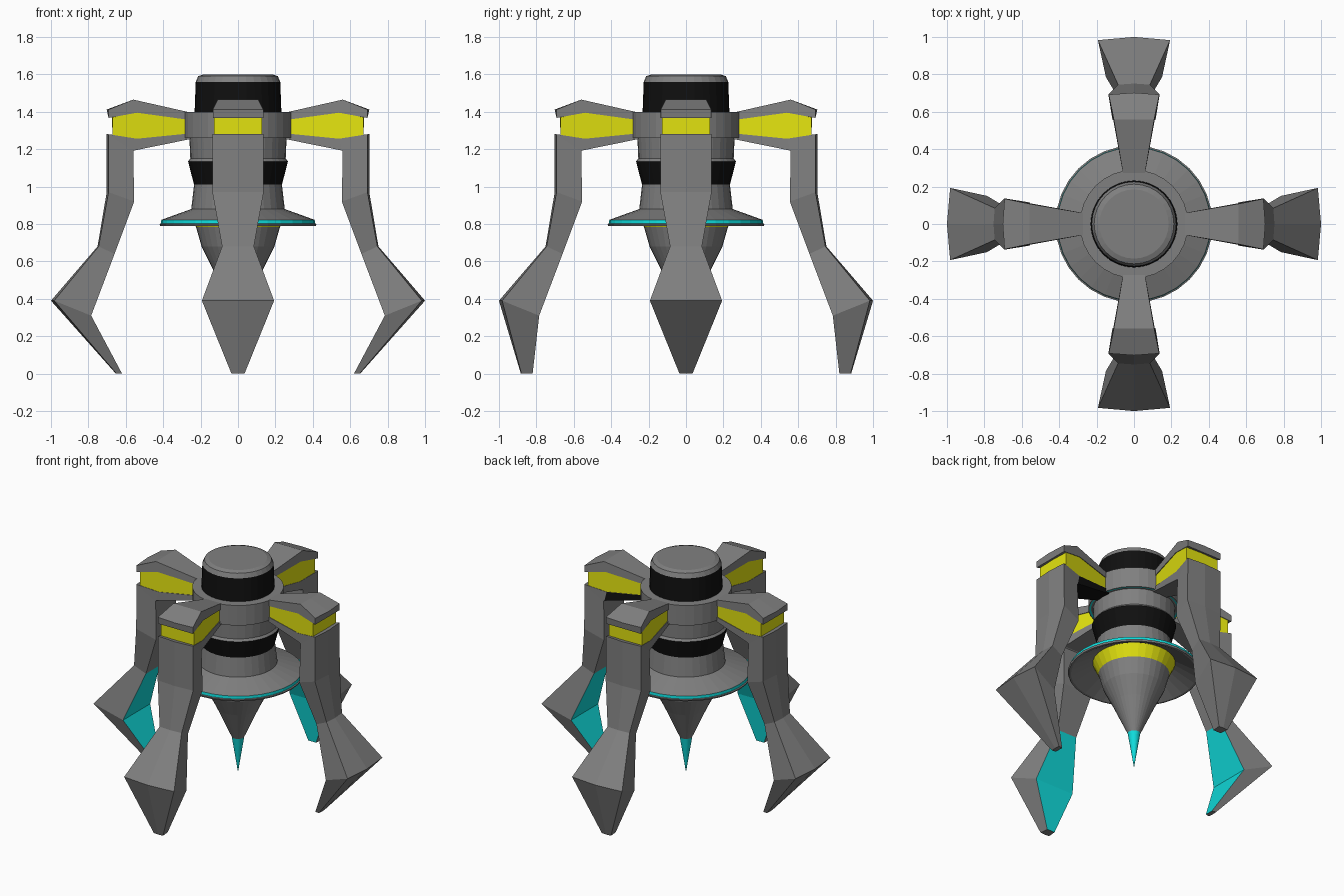
import bpy, bmesh, math
from mathutils import Matrix

if "Cube" in bpy.data.objects:
    bpy.data.objects.remove(bpy.data.objects["Cube"])


def material(name, rgb):
    m = bpy.data.materials.new(name)
    m.diffuse_color = (*rgb, 1)
    m.use_nodes = True
    m.node_tree.nodes["Principled BSDF"].inputs["Base Color"].default_value = m.diffuse_color
    return m


GRAY, BLACK, YELLOW, CYAN = range(4)
MATS = [material("gray metal", (0.216, 0.216, 0.216)),
        material("black", (0.005, 0.005, 0.005)),
        material("yellow", (0.78, 0.78, 0.005)),
        material("cyan", (0.005, 0.72, 0.72))]


def finish(name, bm, matrix=None):
    bmesh.ops.remove_doubles(bm, verts=bm.verts, dist=1e-5)
    bmesh.ops.recalc_face_normals(bm, faces=bm.faces)
    me = bpy.data.meshes.new(name)
    bm.to_mesh(me)
    bm.free()
    for m in MATS:
        me.materials.append(m)
    ob = bpy.data.objects.new(name, me)
    if matrix:
        me.transform(matrix)
    bpy.context.collection.objects.link(ob)
    return ob


def lathe(name, profile, n=32):
    """Profile rows: radius, z, colour of the band below the row."""
    bm = bmesh.new()
    rings = [[bm.verts.new((r * math.cos(2 * math.pi * i / n),
                            r * math.sin(2 * math.pi * i / n), z)) for i in range(n)]
             if r else [bm.verts.new((0, 0, z))] for r, z, _ in profile]
    for a, b, row in zip(rings, rings[1:], profile):
        for i in range(n):
            j = (i + 1) % n
            vs = [a[i % len(a)], a[j % len(a)], b[j % len(b)], b[i % len(b)]]
            bm.faces.new(list(dict.fromkeys(vs))).material_index = row[2]
    return finish(name, bm)


def loft(name, stations, matrix, color=lambda seg, side: GRAY):
    """Stations: outer (x, z, half width) and inner (x, z, half width).
    The outer side has a slight ridge down the middle."""
    bm = bmesh.new()
    rings = []
    for (xo, zo, ho), (xi, zi, hi), bow in stations:
        rings.append([bm.verts.new(p) for p in (
            (xo, -ho, zo), (xo + bow, 0, zo), (xo, ho, zo), (xi, hi, zi), (xi, -hi, zi))])
    for s, (a, b) in enumerate(zip(rings, rings[1:])):
        for i in range(5):
            j = (i + 1) % 5
            bm.faces.new((a[i], a[j], b[j], b[i])).material_index = color(s, i)
    bm.faces.new(rings[0])
    bm.faces.new(rings[-1]).material_index = color(len(rings) - 2, 5)
    return finish(name, bm, matrix)


# central body: dome, bands, shoulder ring, disc and pointed underside
lathe("body", [
    (0, 1.60, GRAY), (0.185, 1.60, GRAY), (0.213, 1.59, GRAY), (0.226, 1.56, BLACK),
    (0.232, 1.40, GRAY), (0.29, 1.40, GRAY), (0.29, 1.26, GRAY), (0.283, 1.26, CYAN),
    (0.273, 1.262, GRAY), (0.26, 1.262, GRAY), (0.255, 1.15, GRAY), (0.267, 1.135, BLACK),
    (0.235, 1.01, GRAY), (0.25, 0.88, GRAY), (0.41, 0.822, CYAN), (0.412, 0.803, GRAY),
    (0.42, 0.80, GRAY), (0.415, 0.788, GRAY), (0.40, 0.788, GRAY), (0.262, 0.865, YELLOW),
    (0.225, 0.785, GRAY), (0.195, 0.68, GRAY), (0.135, 0.56, GRAY), (0.04, 0.35, CYAN),
    (0, 0.10, CYAN)])

# four legs: the side legs curl further inward than the front and back ones
for name, turn, tip_out, tip_in in (("right", 0, 0.65, 0.62), ("back", 90, 0.88, 0.82),
                                    ("left", 180, 0.65, 0.62), ("front", 270, 0.88, 0.82)):
    rot = Matrix.Rotation(math.radians(turn), 4, 'Z')

    # shoulder lid and the yellow core under it
    loft(name + "_shoulder_lid", [
        ((0.25, 1.395, 0.055), (0.25, 1.355, 0.055), 0),
        ((0.56, 1.465, 0.108), (0.54, 1.395, 0.108), 0),
        ((0.692, 1.412, 0.135), (0.692, 1.367, 0.135), 0.01)], rot)
    loft(name + "_shoulder_core", [
        ((0.25, 1.365, 0.05), (0.25, 1.275, 0.05), 0),
        ((0.54, 1.40, 0.104), (0.54, 1.25, 0.104), 0),
        ((0.67, 1.37, 0.128), (0.67, 1.27, 0.128), 0.005)], rot, lambda s, i: YELLOW)

    # lower arm, shin and claw, with cyan inner claw faces
    def leg_color(seg, side, name=name):
        if seg >= 4 and side == 3:
            return CYAN
        if name == "right" and seg == 0 and side in (2, 3):
            return BLACK
        return GRAY

    loft(name + "_leg", [
        ((0.25, 1.285, 0.055), (0.25, 1.255, 0.055), 0),
        ((0.54, 1.256, 0.106), (0.555, 1.193, 0.108), 0),
        ((0.692, 1.28, 0.135), (0.56, 1.188, 0.11), 0.01),
        ((0.692, 0.97, 0.137), (0.555, 0.92, 0.115), 0.01),
        ((0.745, 0.68, 0.085), (0.66, 0.64, 0.075), 0.006),
        ((0.983, 0.39, 0.193), (0.785, 0.31, 0.15), 0.017),
        ((tip_out, 0, 0.035), (tip_in, 0, 0.03), 0.003)], rot, leg_color)
